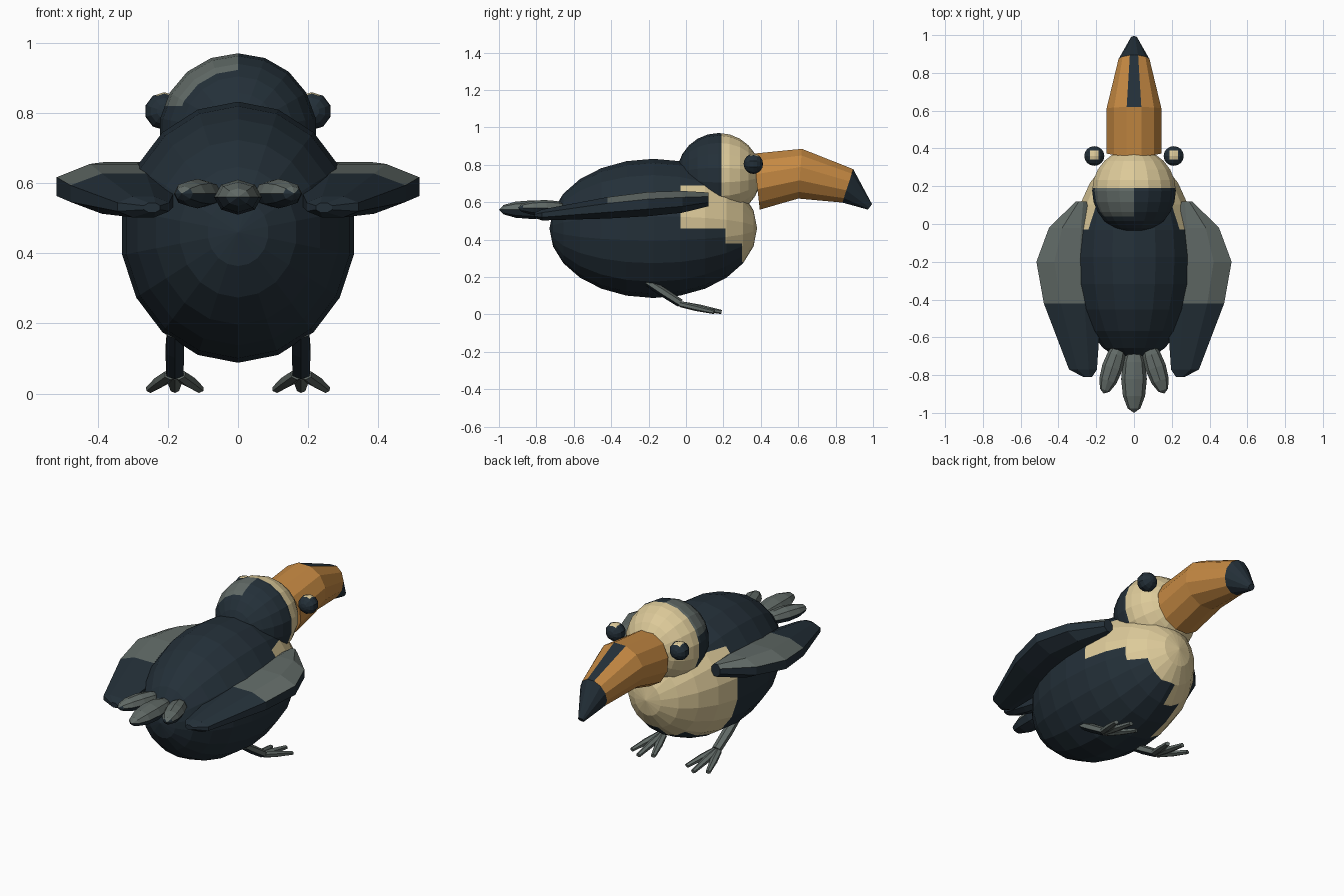
import bpy, bmesh, math
from mathutils import Vector, Matrix

cube = bpy.data.objects.get("Cube")
if cube:
    bpy.data.objects.remove(cube, do_unlink=True)


def make_material(name, rgb):
    m = bpy.data.materials.new(name)
    m.use_nodes = True
    m.diffuse_color = (*rgb, 1)
    node = next(n for n in m.node_tree.nodes if n.type == 'BSDF_PRINCIPLED')
    node.inputs["Base Color"].default_value = (*rgb, 1)
    node.inputs["Roughness"].default_value = 0.8
    return m


MATS = [make_material("dark_navy", (.017, .029, .04)),
        make_material("cream", (.72, .59, .32)),
        make_material("orange", (.56, .25, .055)),
        make_material("slate_grey", (.12, .145, .135))]
NAVY, CREAM, ORANGE, GREY = range(4)


def finish(name, bm, rule, cuts=()):
    """Slice along the cuts (axis, position), colour faces by rule, add object."""
    for axis, pos in cuts:
        no = Vector((0, 0, 0))
        no[axis] = 1
        bmesh.ops.bisect_plane(bm, geom=bm.verts[:] + bm.edges[:] + bm.faces[:],
                               plane_co=no * pos, plane_no=no, dist=1e-5)
    bmesh.ops.recalc_face_normals(bm, faces=bm.faces[:])
    bm.normal_update()
    for f in bm.faces:
        f.material_index = rule(f.calc_center_median(), f.normal)
    me = bpy.data.meshes.new(name)
    bm.to_mesh(me)
    bm.free()
    for m in MATS:
        me.materials.append(m)
    ob = bpy.data.objects.new(name, me)
    bpy.context.collection.objects.link(ob)
    return ob


def ellipsoid(name, centre, radii, rule, segs=18, rings=12, cuts=(), turn=0):
    """Sphere with its poles along y, scaled, turned about z."""
    bm = bmesh.new()
    mat = (Matrix.Translation(centre) @ Matrix.Rotation(turn, 4, 'Z')
           @ Matrix.Diagonal((*radii, 1)) @ Matrix.Rotation(math.pi / 2, 4, 'X'))
    bmesh.ops.create_uvsphere(bm, u_segments=segs, v_segments=rings, radius=1, matrix=mat)
    return finish(name, bm, rule, cuts)


def loft(name, sections, sides, rule, cuts=()):
    """Skin through elliptical sections given as (centre, half axis, half axis)."""
    bm = bmesh.new()
    rings = []
    for c, a, b in sections:
        angles = [(i + .5) * math.tau / sides for i in range(sides)]
        rings.append([bm.verts.new(Vector(c) + Vector(a) * math.cos(t) + Vector(b) * math.sin(t))
                      for t in angles])
    for r, s in zip(rings, rings[1:]):
        for i in range(sides):
            j = (i + 1) % sides
            bm.faces.new((r[i], r[j], s[j], s[i]))
    bm.faces.new(rings[0])
    bm.faces.new(rings[-1])
    return finish(name, bm, rule, cuts)


def limb(name, start, end, r0, r1, rule):
    """Tapered stick with a swollen middle."""
    p, q = Vector(start), Vector(end)
    d = (q - p).normalized()
    side = d.cross(Vector((0, 0, 1))).normalized()
    up = side.cross(d)
    rm = max(r0, r1) * 1.1
    return loft(name, [(p.lerp(q, t), side * r, up * r * .8)
                       for t, r in ((0, r0), (.45, rm), (1, r1))], 6, rule)


# Body with the pale chest reaching lower on one side
def body_rule(c, n):
    if c.z > .69 or c.y < -.03:
        return NAVY
    if c.z > .46 or c.x < -.14:
        return CREAM
    if c.y > .21 and (c.z > .38 or c.x < -.03):
        return CREAM
    return CREAM if c.y > .3 and c.z > .28 else NAVY


ellipsoid("body", (0, -.175, .46), (.335, .555, .372), body_rule,
          cuts=[(1, -.03), (1, .21), (1, .3), (2, .69), (2, .46), (2, .38),
                (2, .28), (0, -.14), (0, -.03)])


# Head: pale face, dark nape with a grey patch
def head_rule(c, n):
    if c.y > .19:
        return CREAM
    return GREY if c.x < 0 and c.y > .04 and c.z > .82 else NAVY


ellipsoid("head", (0, .175, .745), (.225, .225, .225), head_rule, 18, 12,
          cuts=[(1, .19), (1, .04), (0, 0), (2, .82)])

# Beak: top and bottom points of each section, then half width
profile = [((.36, .865), (.395, .555), .15), ((.62, .89), (.60, .615), .15),
           ((.895, .78), (.835, .595), .085), ((.995, .59), (.972, .56), .018)]
beak_sections = []
for top, bottom, w in profile:
    t, b = Vector((0, *top)), Vector((0, *bottom))
    beak_sections.append(((t + b) / 2, (w, 0, 0), (t - b) / 2))


def beak_rule(c, n):
    if c.y > .89 or (c.y > .86 and c.z < .72):
        return NAVY
    return NAVY if c.y > .63 and abs(c.x) < .01 and n.z > .5 else ORANGE


loft("beak", beak_sections, 12, beak_rule)

# Wing sections: y, inner x, outer x, centre z, half thickness
WING = [(.12, .25, .31, .615, .04), (-.02, .2, .46, .602, .063),
        (-.2, .18, .53, .59, .07), (-.42, .16, .49, .57, .062),
        (-.77, .19, .35, .532, .032), (-.81, .22, .27, .53, .015)]


def wing_rule(c, n):
    return GREY if n.z > .15 and c.y > -.42 else NAVY


def eye_rule(c, n):
    return CREAM if c.z > .84 and .188 < abs(c.x) < .232 and .342 < c.y < .388 else NAVY


def feather_rule(c, n):
    return GREY if n.z > .3 else NAVY


def leg_rule(c, n):
    return NAVY if n.y < -.3 and n.z < 0 else GREY


def foot_rule(c, n):
    return GREY


for s, label in ((1, "left"), (-1, "right")):
    loft(label + "_wing",
         [((s * (i + o) / 2, y, z), ((o - i) / 2, 0, 0), (0, 0, h)) for y, i, o, z, h in WING],
         8, wing_rule)
    # Eye with a small pale glint on top
    ellipsoid(label + "_eye", (s * .21, .36, .805), (.056, .052, .054), eye_rule, 10, 8,
              cuts=[(0, s * .188), (0, s * .232), (1, .342), (1, .388)])
    ellipsoid(label + "_tail_feather", (s * .115, -.76, .57), (.055, .145, .042),
              feather_rule, 8, 6, turn=s * .32)
    # Leg and three spread toes
    limb(label + "_leg", (s * .18, -.21, .175), (s * .18, -.03, .06), .026, .028, leg_rule)
    for k, toe in ((-1, "inner"), (0, "middle"), (1, "outer")):
        limb(label + "_" + toe + "_toe", (s * (.18 + k * .012), -.03, .055),
             (s * (.18 + k * .07), .19 - abs(k) * .04, .013), .02, .014, foot_rule)

# Middle tail feather
ellipsoid("middle_tail_feather", (0, -.82, .56), (.068, .18, .05), feather_rule, 8, 6)
